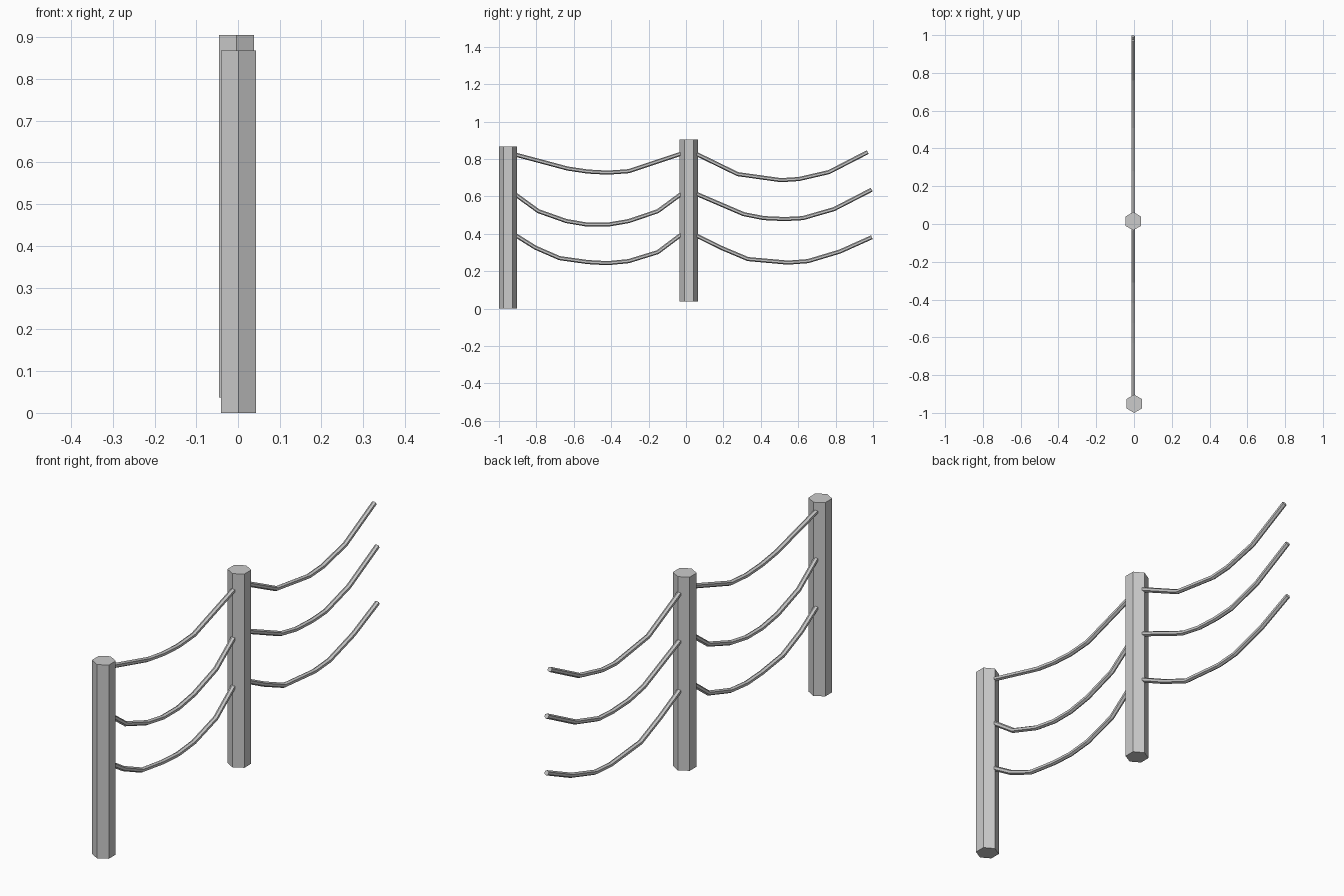
import bpy, bmesh
from math import pi, cos, sin
from mathutils import Vector

if "Cube" in bpy.data.objects:
    bpy.data.objects.remove(bpy.data.objects["Cube"])

ROPE_X = -0.005
ROPE_R = 0.011


def post(name, x, y, z, height=0.868):
    # hexagonal post with corners pointing along y
    bpy.ops.mesh.primitive_cylinder_add(vertices=6, radius=0.0485, depth=height,
                                        location=(x, y, z + height / 2))
    bpy.context.object.name = name


def rope(name, path, sides=6):
    # six-sided tube swept along a sagging path in the yz plane
    pts = [Vector((ROPE_X, y, z)) for y, z in path]
    bm = bmesh.new()
    rings = []
    for i, p in enumerate(pts):
        t = (pts[min(i + 1, len(pts) - 1)] - pts[max(i - 1, 0)]).normalized()
        side = Vector((1, 0, 0))
        up = side.cross(t)
        rings.append([bm.verts.new(p + side * (ROPE_R * sin(k * 2 * pi / sides))
                                   + up * (ROPE_R * cos(k * 2 * pi / sides)))
                      for k in range(sides)])
    for a, b in zip(rings, rings[1:]):
        for k in range(sides):
            n = (k + 1) % sides
            bm.faces.new((a[k], a[n], b[n], b[k]))
    bm.faces.new(rings[0])
    bm.faces.new(rings[-1])
    bmesh.ops.recalc_face_normals(bm, faces=bm.faces)
    me = bpy.data.meshes.new(name)
    bm.to_mesh(me)
    bm.free()
    bpy.context.collection.objects.link(bpy.data.objects.new(name, me))


post("end_post", 0.001, -0.9515, 0.0)
post("middle_post", -0.004, 0.015, 0.037)

# ropes between the two posts
rope("near_rope_top", [(-.925, .827), (-.633, .749), (-.526, .733), (-.419, .727),
                       (-.307, .735), (-.018, .831)])
rope("near_rope_middle", [(-.92, .616), (-.789, .521), (-.639, .468), (-.526, .449),
                          (-.419, .449), (-.307, .468), (-.151, .521), (-.018, .619)])
rope("near_rope_bottom", [(-.92, .398), (-.805, .326), (-.676, .27), (-.526, .249),
                          (-.419, .243), (-.307, .254), (-.151, .302), (-.018, .402)])

# ropes hanging beyond the middle post
rope("far_rope_top", [(.045, .832), (.277, .719), (.507, .687), (.604, .693),
                      (.764, .73), (.972, .837)])
rope("far_rope_middle", [(.045, .618), (.309, .505), (.416, .484), (.529, .479),
                         (.625, .484), (.791, .532), (.993, .636)])
rope("far_rope_bottom", [(.045, .396), (.191, .324), (.331, .265), (.545, .246),
                         (.652, .254), (.822, .305), (.994, .382)])
